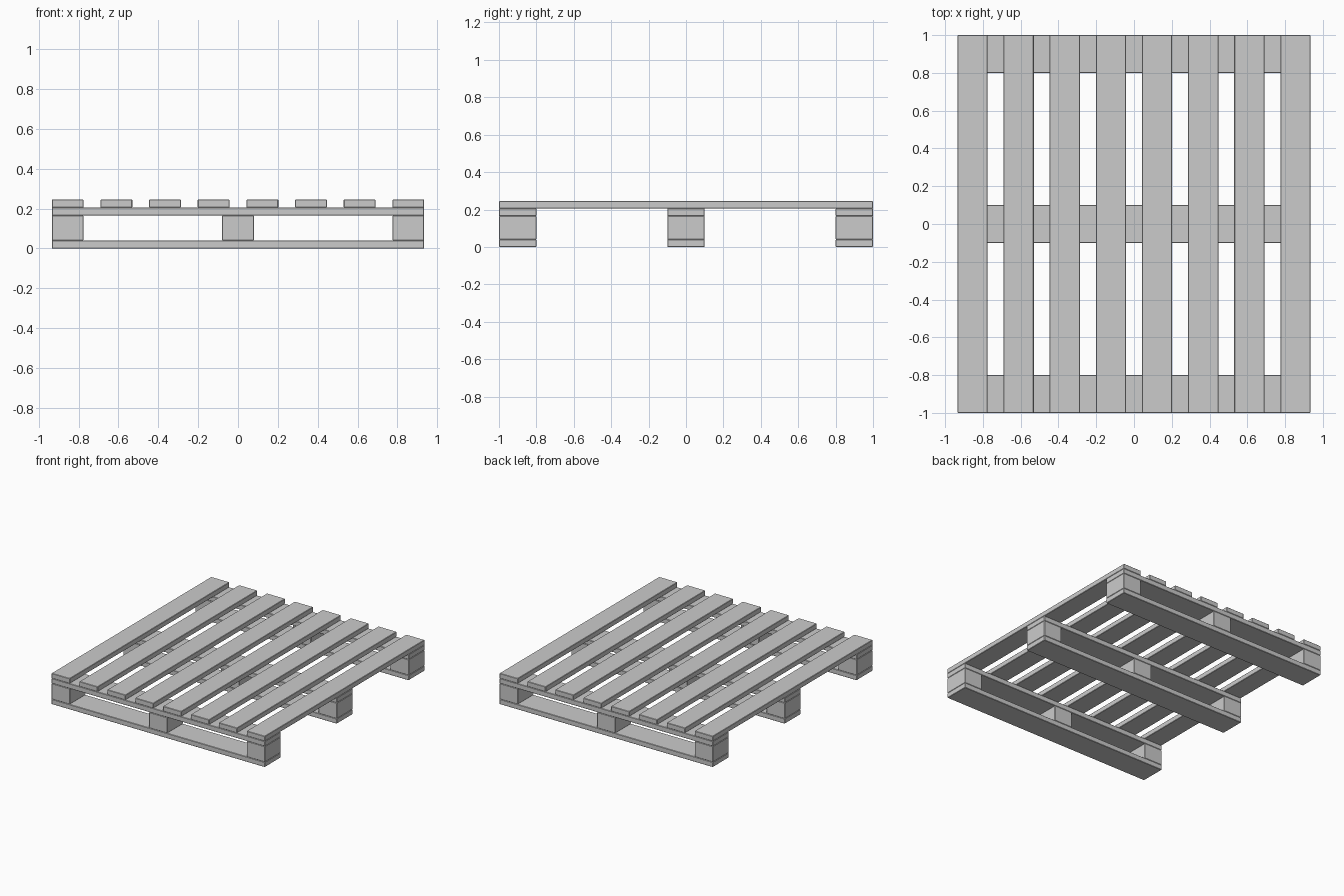
import bpy

cube = bpy.data.objects.get("Cube")
if cube:
    bpy.data.objects.remove(cube, do_unlink=True)

# Single plain grey finish
grey = bpy.data.materials.new("plain_grey")
grey.use_nodes = True
colour = (0.6, 0.6, 0.6, 1)
grey.diffuse_color = colour
grey.node_tree.nodes["Principled BSDF"].inputs["Base Color"].default_value = colour

HALF_X, HALF_Y = 0.935, 1.0
BOARD_W, RAIL_W = 0.16, 0.2
BOARD_T, BLOCK_H = 0.04, 0.125
EDGE_X = HALF_X - BOARD_W / 2
EDGE_Y = HALF_Y - RAIL_W / 2


def timber(name, x, y, z, size):
    """Box resting at height z with slightly eased edges."""
    bpy.ops.mesh.primitive_cube_add(size=1, location=(x, y, z + size[2] / 2))
    ob = bpy.context.object
    ob.name = name
    ob.scale = size
    bpy.ops.object.transform_apply(location=False, rotation=False, scale=True)
    ob.data.materials.append(grey)
    bevel = ob.modifiers.new("eased_edges", "BEVEL")
    bevel.width = 0.003
    bevel.segments = 1


# Three runners: bottom board, three blocks, upper cross board
for row, y in (("front", -EDGE_Y), ("middle", 0), ("back", EDGE_Y)):
    board = (2 * HALF_X, RAIL_W, BOARD_T)
    timber(f"{row}_bottom_board", 0, y, 0, board)
    timber(f"{row}_cross_board", 0, y, BOARD_T + BLOCK_H, board)
    for side, x in (("right", -EDGE_X), ("centre", 0), ("left", EDGE_X)):
        timber(f"{row}_{side}_block", x, y, BOARD_T, (BOARD_W, RAIL_W, BLOCK_H))

# Eight evenly spaced deck slats
SLATS = 8
for i in range(SLATS):
    x = -EDGE_X + 2 * EDGE_X * i / (SLATS - 1)
    timber(f"deck_slat_{i + 1}", x, 0, 2 * BOARD_T + BLOCK_H,
           (BOARD_W, 2 * HALF_Y, BOARD_T))
